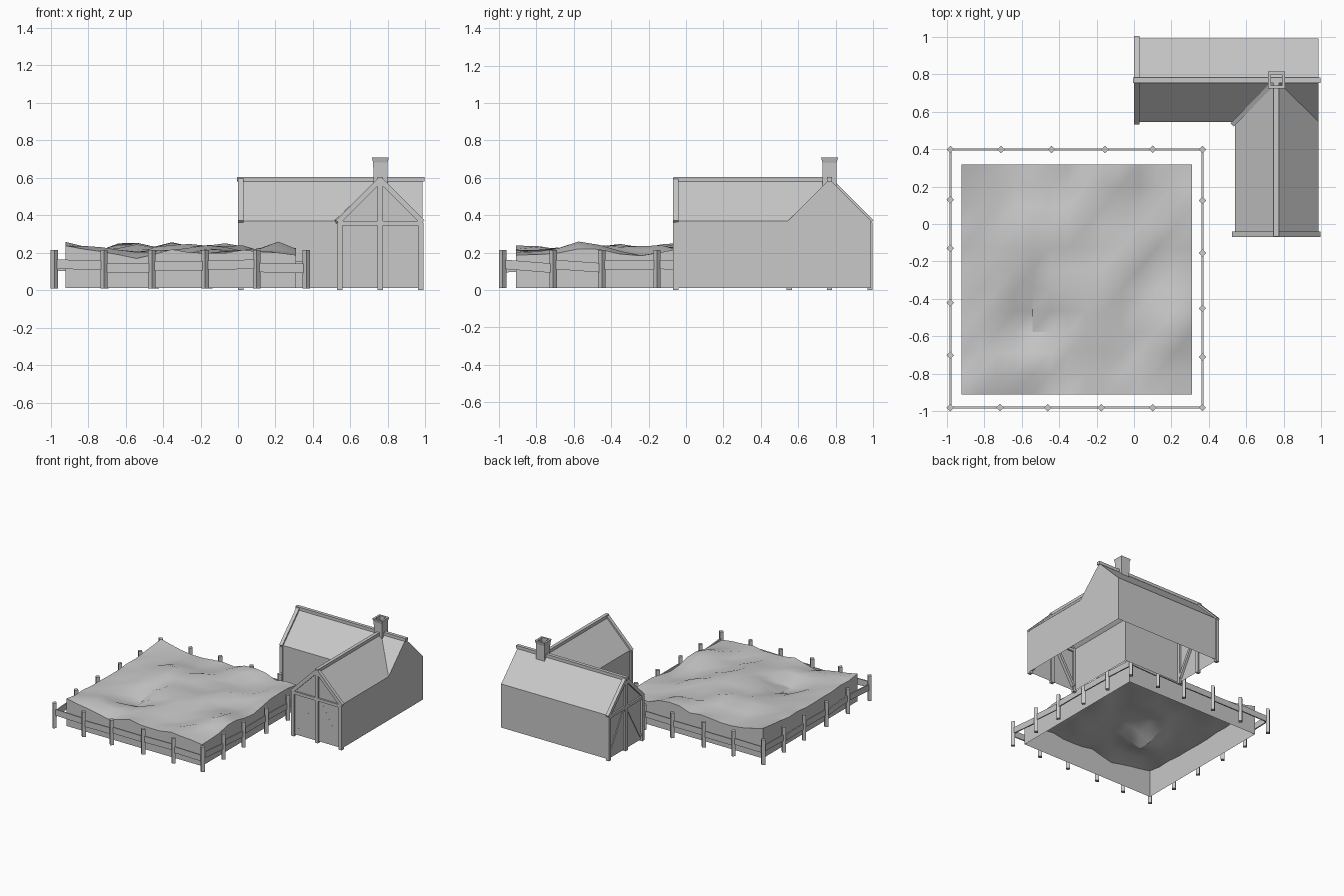
import bpy, bmesh, math, random
from mathutils import Vector, noise

random.seed(4)
if "Cube" in bpy.data.objects:
    bpy.data.objects.remove(bpy.data.objects["Cube"])

grey = bpy.data.materials.new("plain grey")
grey.use_nodes = True
grey.diffuse_color = (0.58, 0.58, 0.58, 1)
grey.node_tree.nodes["Principled BSDF"].inputs["Base Color"].default_value = (0.58, 0.58, 0.58, 1)


def finish(name, bm):
    mesh = bpy.data.meshes.new(name)
    bm.to_mesh(mesh)
    bm.free()
    obj = bpy.data.objects.new(name, mesh)
    mesh.materials.append(grey)
    bpy.context.collection.objects.link(obj)
    return obj


def shell(name, faces):
    bm = bmesh.new()
    for pts in faces:
        bm.faces.new([bm.verts.new(p) for p in pts])
    bmesh.ops.remove_doubles(bm, verts=bm.verts, dist=0.0005)
    bmesh.ops.recalc_face_normals(bm, faces=bm.faces)
    return finish(name, bm)


def beam(name, a, b, width, height):
    """Straight timber between two points; width is horizontal."""
    a, b = Vector(a), Vector(b)
    bm = bmesh.new()
    bmesh.ops.create_cube(bm, size=1)
    obj = finish(name, bm)
    obj.location = (a + b) / 2
    obj.scale = (width, (b - a).length, height)
    obj.rotation_mode = 'QUATERNION'
    obj.rotation_quaternion = (b - a).to_track_quat('Y', 'Z')
    return obj


# House walls and roof: an L-shaped shell, open underneath
X0, XB, X1 = 0.015, 0.54, 0.985
YF, Y0, Y1 = -0.055, 0.545, 0.99
XM, YM = (XB + X1) / 2 - 0.003, (Y0 + Y1) / 2
ZB, ZE, ZR = 0.012, 0.37, 0.592
joint = (XM, YM, ZR)


def wall(a, b):
    return [(*a, ZB), (*b, ZB), (*b, ZE), (*a, ZE)]


shell("house_walls", [
    wall((X0, Y1), (X1, Y1)),
    wall((X0, Y0), (XB, Y0)),
    wall((XB, Y0), (XB, YF)),
    [(X0, Y0, ZB), (X0, Y1, ZB), (X0, Y1, ZE), (X0, YM, ZR), (X0, Y0, ZE)],
    [(XB, YF, ZB), (X1, YF, ZB), (X1, YF, ZE), (XM, YF, ZR), (XB, YF, ZE)],
    [(X1, YF, ZB), (X1, Y1, ZB), (X1, Y1, ZE), (X1, YM, ZR), (X1, Y0, ZE), (X1, YF, ZE)],
    [(X0, Y1, ZE), (X1, Y1, ZE), (X1, YM, ZR), joint, (X0, YM, ZR)],
    [(X0, Y0, ZE), (XB, Y0, ZE), joint, (X0, YM, ZR)],
    [(X1, Y0, ZE), (X1, YM, ZR), joint],
    [(XB, YF, ZE), (XB, Y0, ZE), joint, (XM, YF, ZR)],
    [(X1, YF, ZE), (X1, Y0, ZE), joint, (XM, YF, ZR)],
])

# Ridge beams and the valley strip
beam("long_ridge", (-0.005, YM, 0.592), (0.995, YM, 0.592), 0.028, 0.025)
beam("front_ridge", (XM, -0.068, 0.592), (XM, YM, 0.592), 0.028, 0.025)
beam("valley_strip", (XB - 0.012, Y0 - 0.012, ZE - 0.005), joint, 0.024, 0.02)


# Timber frames on the two gables, with braces set into the wall
def gable_frame(prefix, place, brace_depth):
    half = 0.216
    for side in (-1, 1):
        beam(prefix + "_post", place(side * half, 0, 0), place(side * half, 0, 0.36), 0.028, 0.028)
        beam(prefix + "_rafter", place(side * 0.226, 0, 0.363), place(0, 0, 0.589), 0.028, 0.028)
        beam(prefix + "_brace", place(side * 0.02, brace_depth, 0.345),
             place(side * 0.2, brace_depth, 0.04), 0.0245, 0.022)
    beam(prefix + "_king_post", place(0, 0, 0), place(0, 0, 0.58), 0.028, 0.028)
    beam(prefix + "_tie_beam", place(-half, 0, 0.357), place(half, 0, 0.357), 0.026, 0.024)


gable_frame("front_gable", lambda u, d, z: (XM + u, YF + d, z), 0.012)
gable_frame("side_gable", lambda u, d, z: (X0 + d, YM + u, z), 0.007)


# Chimney: hollow square stack that flares at the top
def rings(name, cx, cy, profile):
    bm = bmesh.new()
    loops = [[bm.verts.new((cx + sx * r, cy + sy * r, z))
              for sx, sy in ((-1, -1), (1, -1), (1, 1), (-1, 1))] for r, z in profile]
    for low, high in zip(loops, loops[1:]):
        for i in range(4):
            j = (i + 1) % 4
            bm.faces.new((low[i], low[j], high[j], high[i]))
    return finish(name, bm)


rings("chimney", XM, YM, [
    (0.037, 0.53), (0.038, 0.68), (0.045, 0.708), (0.029, 0.708), (0.029, 0.56)])

# Raised field: rolling top with straight skirts, open underneath
NX, NY = 13, 11
FX0, FX1, FY0, FY1 = -0.92, 0.31, -0.91, 0.318
hollows = [(-0.55, -0.54, 0.085), (-0.53, -0.91, 0.035), (-0.18, -0.91, 0.025),
           (0.31, -0.78, 0.04), (0.31, -0.32, 0.025), (-0.05, -0.72, 0.02),
           (0.08, 0.08, 0.025), (0.15, -0.28, 0.02), (-0.62, 0.25, 0.025)]
mounds = [(-0.62, -0.06, 0.035), (0.22, -0.55, 0.045), (-0.9, -0.89, 0.03),
          (-0.35, -0.1, 0.025), (-0.2, -0.5, 0.02), (-0.08, 0.25, 0.025),
          (0.02, -0.08, 0.02), (-0.92, 0.3, 0.03)]


def height(x, y):
    z = 0.214 + 0.025 * noise.noise((x * 5, y * 5, 2.3)) + random.uniform(-0.012, 0.012)
    for sign, spots in ((-1, hollows), (1, mounds)):
        for sx, sy, amount in spots:
            z += sign * amount * math.exp(-((x - sx) ** 2 + (y - sy) ** 2) / 0.015)
    return z


bm = bmesh.new()
grid = []
for j in range(NY + 1):
    y = FY0 + (FY1 - FY0) * j / NY
    grid.append([])
    for i in range(NX + 1):
        x = FX0 + (FX1 - FX0) * i / NX
        grid[j].append(bm.verts.new((x, y, height(x, y))))
for j in range(NY):
    for i in range(NX):
        a, b = grid[j][i], grid[j + 1][i + 1]
        bm.faces.new((a, grid[j][i + 1], b))
        bm.faces.new((a, b, grid[j + 1][i]))
border = [e for e in bm.edges if e.is_boundary]
skirt = bmesh.ops.extrude_edge_only(bm, edges=border)["geom"]
for v in skirt:
    if isinstance(v, bmesh.types.BMVert):
        v.co.z = 0.012
bmesh.ops.recalc_face_normals(bm, faces=bm.faces)
if sum(f.normal.z for f in bm.faces) < 0:
    bmesh.ops.reverse_faces(bm, faces=bm.faces)
field = finish("field", bm)
bpy.ops.object.select_all(action='DESELECT')
bpy.context.view_layer.objects.active = field
field.select_set(True)
bpy.ops.object.shade_smooth_by_angle(angle=math.radians(30))

# Fence: diamond posts joined by one rail that wanders slightly in height
L, R, F, B = -0.98, 0.365, -0.98, 0.398
path = [(x, F) for x in (L, -0.715, -0.46, -0.175, 0.10)]
path += [(R, y) for y in (F, -0.71, -0.45, -0.155, 0.125)]
path += [(x, B) for x in (R, 0.10, -0.155, -0.44, -0.71)]
path += [(L, y) for y in (B, 0.13, -0.13, -0.42, -0.70)]
for k, (x, y) in enumerate(path):
    post = beam("fence_post", (x, y, 0.01), (x, y, 0.215), 0.028, 0.028)
    post.rotation_mode = 'XYZ'
    post.rotation_euler = (0, 0, math.pi / 4)
    post.scale = (0.028, 0.028, 0.205)
    nx, ny = path[(k + 1) % len(path)]
    beam("fence_rail", (x, y, 0.128 + random.uniform(-0.012, 0.012)),
         (nx, ny, 0.128 + random.uniform(-0.012, 0.012)), 0.01, 0.05)
